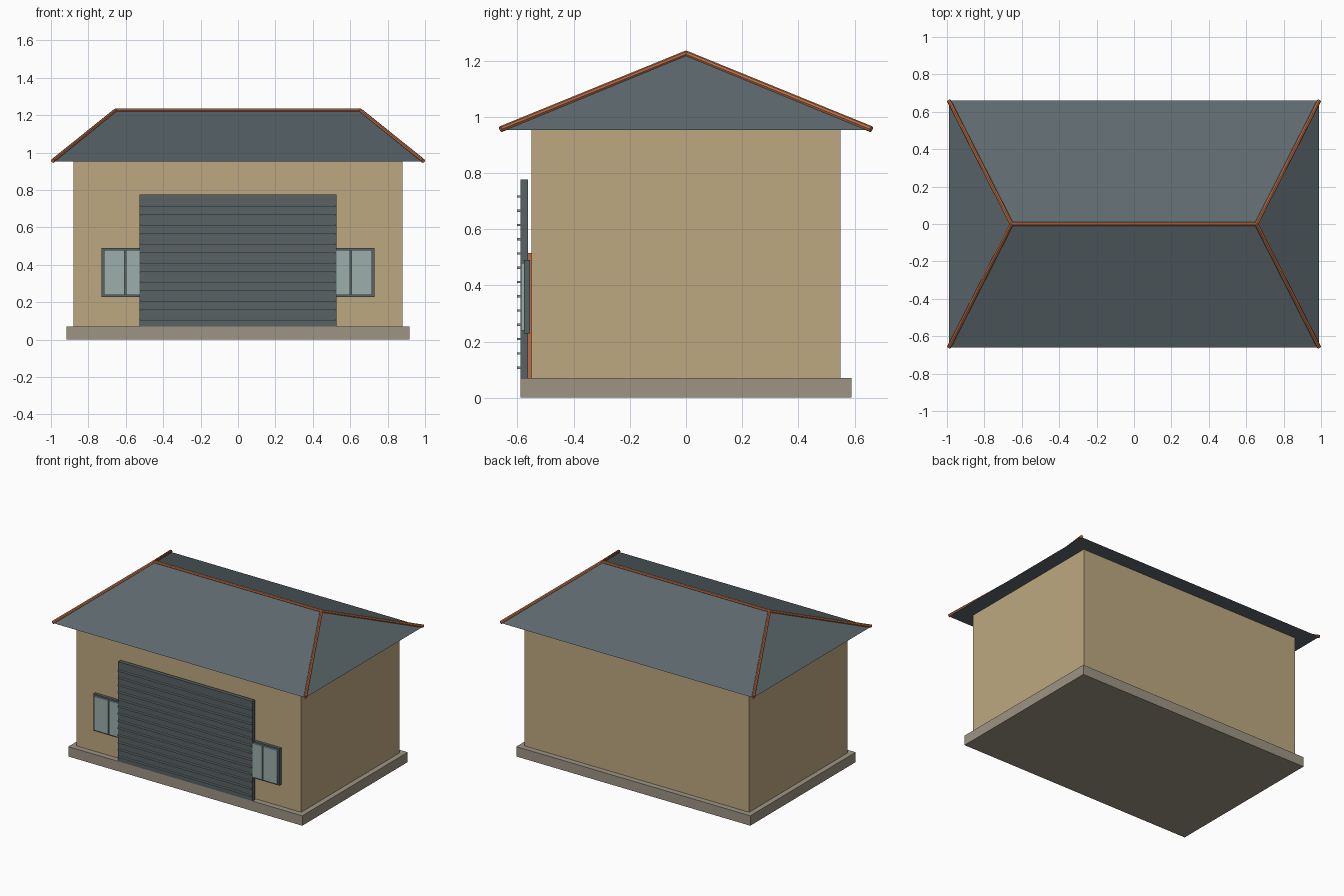
import bpy
import bmesh
from mathutils import Vector

cube = bpy.data.objects.get("Cube")
if cube:
    bpy.data.objects.remove(cube, do_unlink=True)


def material(name, rgb):
    """Flat material from an 8-bit sRGB colour."""
    linear = [((c / 255 + 0.055) / 1.055) ** 2.4 for c in rgb] + [1]
    m = bpy.data.materials.new(name)
    m.use_nodes = True
    m.diffuse_color = linear
    m.node_tree.nodes["Principled BSDF"].inputs["Base Color"].default_value = linear
    return m


SAND = material("sand wall", (190, 169, 129))
STONE = material("stone base", (157, 148, 132))
SLATE = material("slate roof", (93, 105, 110))
STEEL = material("steel grey", (88, 98, 101))
GLASS = material("pale glass", (156, 175, 171))
RIB = material("rib grey", (137, 152, 149))
CLAY = material("clay orange", (186, 110, 70))


def finish(name, bm, mat):
    bmesh.ops.recalc_face_normals(bm, faces=bm.faces)
    mesh = bpy.data.meshes.new(name)
    bm.to_mesh(mesh)
    bm.free()
    mesh.materials.append(mat)
    obj = bpy.data.objects.new(name, mesh)
    bpy.context.collection.objects.link(obj)
    return obj


def box(name, xs, ys, zs, mat):
    """Box spanning the given ranges on each axis."""
    bm = bmesh.new()
    bmesh.ops.create_cube(bm, size=1)
    for v in bm.verts:
        v.co = [r[0] if c < 0 else r[1] for c, r in zip(v.co, (xs, ys, zs))]
    return finish(name, bm, mat)


def rod(name, start, end, radius, mat):
    """Eight-sided rod between two points."""
    a, b = Vector(start), Vector(end)
    bm = bmesh.new()
    bmesh.ops.create_cone(bm, cap_ends=True, segments=8, radius1=radius,
                          radius2=radius, depth=(b - a).length)
    obj = finish(name, bm, mat)
    obj.location = (a + b) / 2
    obj.rotation_euler = (b - a).to_track_quat("Z", "Y").to_euler()
    return obj


# Base slab and walls
FLOOR, EAVE, RIDGE = 0.07, 0.953, 1.225
box("base_slab", (-0.917, 0.917), (-0.59, 0.59), (0, FLOOR), STONE)
box("walls", (-0.88, 0.88), (-0.55, 0.55), (FLOOR, EAVE), SAND)

# Hipped roof with a flat underside
EX, EY, RX = 0.99, 0.66, 0.655
bm = bmesh.new()
sw, se, ne, nw = [bm.verts.new((x, y, EAVE)) for x, y in
                  ((-EX, -EY), (EX, -EY), (EX, EY), (-EX, EY))]
west, east = [bm.verts.new((x, 0, RIDGE)) for x in (-RX, RX)]
for corners in ((sw, se, east, west), (ne, nw, west, east),
                (se, ne, east), (nw, sw, west), (sw, nw, ne, se)):
    bm.faces.new(corners)
finish("roof", bm, SLATE)

# Clay caps along the ridge and hips
rod("ridge_cap", (-RX, 0, RIDGE), (RX, 0, RIDGE), 0.011, CLAY)
for sx, side in ((-1, "right"), (1, "left")):
    for sy, end in ((-1, "front"), (1, "back")):
        rod(f"hip_cap_{end}_{side}", (sx * RX, 0, RIDGE),
            (sx * EX, sy * EY, EAVE + 0.003), 0.011, CLAY)

# Entrance door behind the shutter
box("inner_door", (-0.12, 0.12), (-0.563, -0.548), (FLOOR, 0.515), CLAY)

# Roller shutter with horizontal ribs
box("shutter", (-0.527, 0.527), (-0.59, -0.563), (FLOOR, 0.777), STEEL)
for i in range(13):
    z = 0.107 + i * 0.0508
    box(f"shutter_rib_{i + 1}", (-0.523, 0.523), (-0.601, -0.588),
        (z - 0.004, z + 0.004), RIB)

# Two-pane windows partly tucked behind the shutter
for sx, side in ((-1, "right"), (1, "left")):
    cx = sx * 0.604
    box(f"window_frame_{side}", (cx - 0.125, cx + 0.125),
        (-0.577, -0.556), (0.228, 0.49), STEEL)
    for k in (-1, 1):
        px = cx + k * 0.0585
        box(f"window_pane_{side}_{'inner' if k * sx < 0 else 'outer'}",
            (px - 0.0545, px + 0.0545), (-0.588, -0.576), (0.239, 0.479), GLASS)
